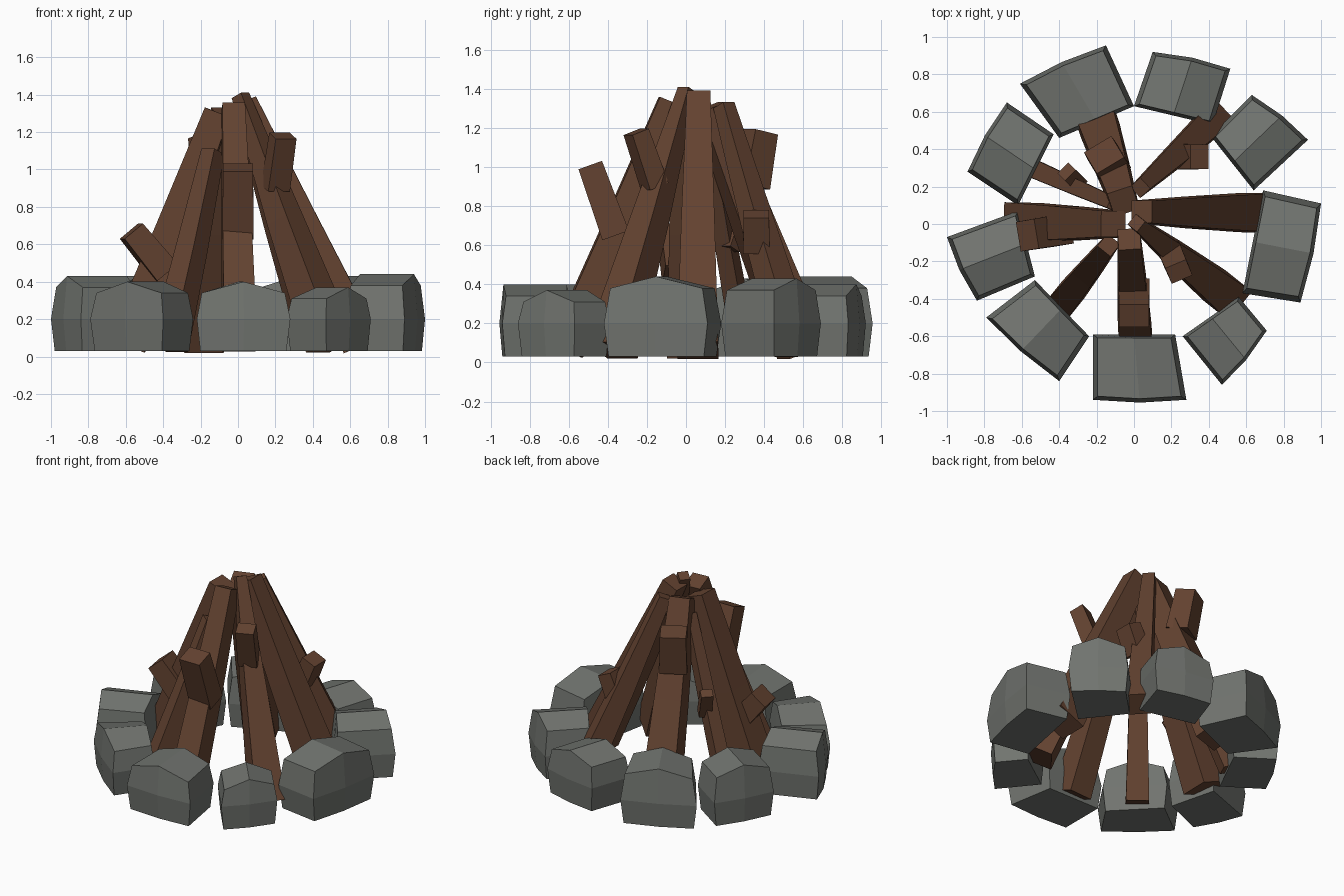
import bpy, bmesh
from mathutils import Vector

if "Cube" in bpy.data.objects:
    bpy.data.objects.remove(bpy.data.objects["Cube"])


def material(name, rgb):
    m = bpy.data.materials.new(name)
    m.diffuse_color = (*rgb, 1)
    m.use_nodes = True
    m.node_tree.nodes["Principled BSDF"].inputs["Base Color"].default_value = m.diffuse_color
    return m


WOOD = material("wood", (0.125, 0.055, 0.03))
STONE = material("stone", (0.165, 0.175, 0.16))


def loft(name, rings, mat):
    """Closed flat-faced mesh through rings of equal point count."""
    bm = bmesh.new()
    vs = [[bm.verts.new(p) for p in ring] for ring in rings]
    n = len(vs[0])
    for a, b in zip(vs, vs[1:]):
        for i in range(n):
            j = (i + 1) % n
            bm.faces.new((a[i], a[j], b[j], b[i]))
    bm.faces.new(vs[0][::-1])
    if n == 6:  # stone top folds along its ridge (points 1 and 4)
        t = vs[-1]
        bm.faces.new((t[0], t[1], t[4], t[5]))
        bm.faces.new((t[1], t[2], t[3], t[4]))
    else:
        bm.faces.new(vs[-1])
    bmesh.ops.recalc_face_normals(bm, faces=bm.faces)
    me = bpy.data.meshes.new(name)
    bm.to_mesh(me)
    bm.free()
    me.materials.append(mat)
    ob = bpy.data.objects.new(name, me)
    bpy.context.collection.objects.link(ob)
    return ob


def stone(name, c, top):
    """Rounded block: outer pair then inner pair of footprint corners."""
    p = [Vector((c[i], c[i + 1], 0)) for i in range(0, 8, 2)]
    mid = sum(p, Vector()) / 4
    outer = (p[0] + p[1]) / 2
    inner = (p[2] + p[3]) / 2
    outer += (outer - mid).normalized() * 0.015
    foot = [p[0], outer, p[1], p[2], inner, p[3]]

    def ring(s, z, ridge):
        return [mid + (q - mid) * s + Vector((0, 0, ridge if i in (1, 4) else z))
                for i, q in enumerate(foot)]
    loft(name, [ring(0.92, 0.03, 0.03), ring(1, 0.2, 0.2),
                ring(0.89, top - 0.06, top)], STONE)


def square(c, t, r, w, d):
    return [c + t * (w / 2 * a) + r * (d / 2 * b)
            for a, b in ((-1, -1), (1, -1), (1, 1), (-1, 1))]


def axes(a, b):
    d = (b - a).normalized()
    t = d.cross(Vector((0, 0, 1))).normalized()
    return t, t.cross(d).normalized()


def log(name, base, top, w0, w1):
    """Square tapering log, cut square across at both ends."""
    a, b = Vector((*base, 0)), Vector(top)
    t, r = axes(a, b)
    a = a.lerp(b, 0.045)
    mid = a.lerp(b, 0.5) - Vector((a.x, a.y, 0)).normalized() * 0.01
    wm = w0 * 0.55 + w1 * 0.45
    loft(name, [square(a, t, r, w0, w0), square(mid, t, r, wm, wm),
                square(b - r * 0.01, t, r, w1, w1)], WOOD)


def stub(name, a, b, w):
    a, b = Vector(a), Vector(b)
    t, r = axes(a, b)
    loft(name, [square(a, t, r, w * 1.05, w * 0.9), square(b, t, r, w, w * 0.8)], WOOD)


# Ring of stones: four footprint corners, top height
STONES = [
    ((-0.61, 0.75, -0.15, 0.955, 0.00, 0.63, -0.40, 0.46), 0.44),
    ((0.10, 0.92, 0.515, 0.83, 0.42, 0.53, 0.00, 0.63), 0.40),
    ((0.63, 0.69, 0.93, 0.45, 0.64, 0.18, 0.41, 0.47), 0.43),
    ((1.00, 0.11, 0.89, -0.42, 0.58, -0.37, 0.69, 0.18), 0.44),
    ((0.71, -0.57, 0.47, -0.86, 0.26, -0.60, 0.56, -0.39), 0.37),
    ((0.28, -0.94, -0.22, -0.94, -0.22, -0.59, 0.22, -0.59), 0.40),
    ((-0.40, -0.84, -0.79, -0.50, -0.53, -0.30, -0.24, -0.60), 0.40),
    ((-0.84, -0.41, -1.00, -0.07, -0.62, 0.07, -0.53, -0.28), 0.43),
    ((-0.89, 0.28, -0.68, 0.65, -0.43, 0.48, -0.62, 0.10), 0.43),
]
for i, (c, top) in enumerate(STONES):
    stone(f"fire_stone_{i + 1}", c, top)

# Leaning logs: base, top, base width, top width
log("right_log", (0.69, 0.06), (0.05, 0.065, 1.37), 0.21, 0.12)
log("back_right_log", (0.45, 0.58), (0.04, 0.20, 1.32), 0.16, 0.08)
log("back_log", (-0.22, 0.62), (-0.06, 0.13, 1.31), 0.22, 0.14)
log("back_left_log", (-0.57, 0.31), (-0.11, 0.11, 1.20), 0.10, 0.07)
log("left_log", (-0.62, 0.01), (-0.12, 0.0, 1.31), 0.21, 0.14)
log("front_left_log", (-0.38, -0.42), (-0.14, -0.12, 1.10), 0.15, 0.09)
log("front_log", (0.01, -0.64), (-0.025, -0.09, 1.34), 0.18, 0.12)
log("front_right_log", (0.52, -0.40), (0.02, 0.0, 1.40), 0.20, 0.07)

# Broken branch stubs
stub("front_stub", (0.0, -0.36, 0.65), (0.0, -0.49, 1.01), 0.16)
stub("front_right_stub", (0.20, -0.16, 0.90), (0.24, -0.255, 1.18), 0.12)
stub("back_right_stub", (0.27, 0.36, 0.58), (0.35, 0.36, 0.76), 0.13)
stub("back_stub", (-0.13, 0.32, 0.90), (-0.16, 0.37, 1.18), 0.17)
stub("left_stub", (-0.39, -0.03, 0.45), (-0.57, -0.06, 0.67), 0.16)
stub("back_left_stub", (-0.30, 0.22, 0.58), (-0.36, 0.28, 0.76), 0.08)
